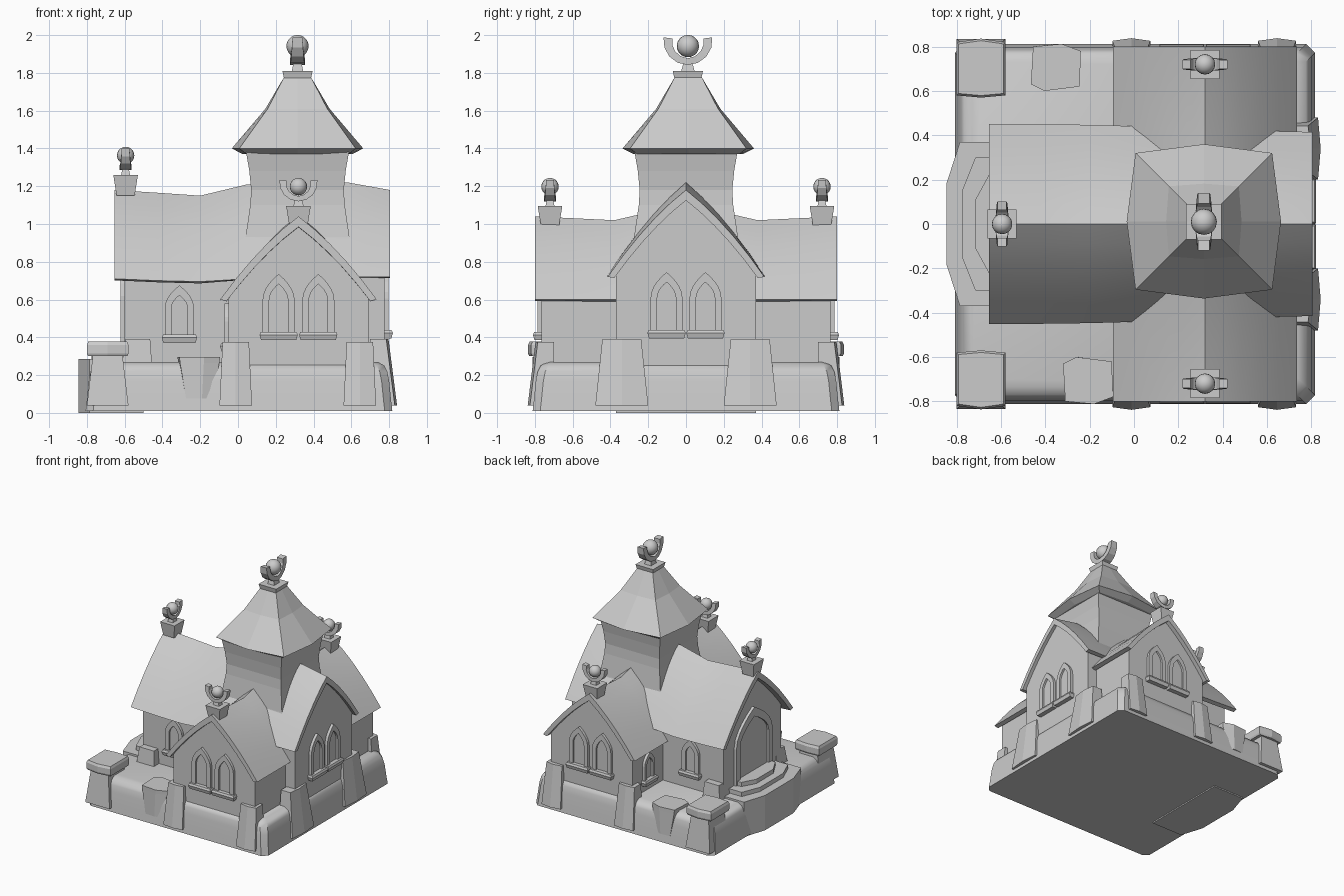
import bpy, bmesh, math
from mathutils import Matrix, Vector

if "Cube" in bpy.data.objects:
    bpy.data.objects.remove(bpy.data.objects["Cube"])


def loft(name, rings, M=None, smooth=False):
    """Join equal-length closed rings of points into a capped solid."""
    bm = bmesh.new()
    vs = [[bm.verts.new(M @ Vector(p) if M else p) for p in r] for r in rings]
    n = len(vs[0])
    for a, b in zip(vs, vs[1:]):
        for i in range(n):
            bm.faces.new((a[i], a[(i + 1) % n], b[(i + 1) % n], b[i]))
    bm.faces.new(vs[0])
    bm.faces.new(vs[-1])
    bmesh.ops.recalc_face_normals(bm, faces=bm.faces)
    me = bpy.data.meshes.new(name)
    bm.to_mesh(me)
    bm.free()
    ob = bpy.data.objects.new(name, me)
    bpy.context.collection.objects.link(ob)
    if smooth:
        bpy.ops.object.select_all(action='DESELECT')
        bpy.context.view_layer.objects.active = ob
        ob.select_set(True)
        bpy.ops.object.shade_smooth_by_angle(angle=math.radians(35))
    return ob


def rect(x, y, hx, hy, z):
    return [(x - hx, y - hy, z), (x + hx, y - hy, z), (x + hx, y + hy, z), (x - hx, y + hy, z)]


def side(deg, x=0, y=0):
    """Frame whose -y axis faces outward: 0 front, 90 right, 180 back, -90 left."""
    return Matrix.Translation((x, y, 0)) @ Matrix.Rotation(math.radians(deg), 4, 'Z')


# stone base with softened top edge and corners
def chamfered(h, c, z):
    k = h - c
    return [(x + .005, y, z) for x, y in ((-k, -h), (k, -h), (h, -k), (h, k),
                                          (k, h), (-k, h), (-h, k), (-h, -k))]


loft("base", [chamfered(h, .04, z) for h, z in
              ((.812, .01), (.806, .06), (.795, .17), (.785, .22), (.77, .25), (.735, .27))], smooth=True)


# gabled wings: sagging curved roof with walls following its underside
def curve(u, h, r, e):
    t = abs(u) / h
    return r - (r - e) * (.7 * t + .3 * t * t)


def wing(name, stations, place, wall, ends):
    T = [i / 5 - 1 for i in range(11)]
    roof, body = [], []
    for i, (s, h, r, e) in enumerate(stations):
        sec = [(t * h, curve(t * h, h, r, e)) for t in T]
        sec += [(t * (h - .035), curve(t * (h - .035), h, r, e) - .055) for t in reversed(T)]
        roof.append([place(s, u, z) for u, z in sec])
        sb = ends[0] if i == 0 else ends[1] if i == len(stations) - 1 else s
        sec = [(-wall, .2)] + [(t * wall, curve(t * wall, h, r, e) - .04) for t in T] + [(wall, .2)]
        body.append([place(sb, u, z) for u, z in sec])
    loft(name + "_roof", roof, smooth=True)
    loft(name + "_walls", body)


wing("nave", [(-.655, .452, 1.18, .71), (-.42, .45, 1.165, .70), (-.2, .447, 1.15, .695),
              (.05, .44, 1.21, .71), (.58, .42, 1.22, .72), (.805, .415, 1.18, .72)],
     lambda s, u, z: (s, u, z), .37, (-.6, .775))
wing("transept", [(-.8, .415, 1.04, .60), (-.38, .415, 1.02, .60), (-.25, .415, 1.05, .60),
                  (.25, .415, 1.05, .60), (.38, .415, 1.02, .60), (.8, .415, 1.04, .60)],
     lambda s, u, z: (.32 + u, s, z), .37, (-.765, .765))

# tower shaft, waisted and flaring at its foot
loft("tower", [rect(.315, 0, h, h, z) for h, z in
               ((.30, .84), (.275, .93), (.25, 1.1), (.245, 1.18), (.255, 1.28), (.272, 1.38))])


# tower spire with bowed eaves
def bowed(h, b, z):
    m = h + b
    return [(.315 + x, .012 + y, z) for x, y in ((-h, -h), (0, -m), (h, -h), (m, 0),
                                                 (h, h), (0, m), (-h, h), (-m, 0))]


loft("tower_roof", [bowed(.27, .02, 1.37), bowed(.308, .04, 1.40),
                    bowed(.158, .012, 1.61), bowed(.07, 0, 1.78)])


# finials: pedestal, neck, crescent and ball
def finial(name, M, z0, z1, k, lower, upper):
    loft(name + "_pedestal", [rect(0, 0, lower, lower, z0), rect(0, 0, upper, upper, z1)], M)
    loft(name + "_neck", [rect(0, 0, .035 * k, .03 * k, z1), rect(0, 0, .022 * k, .02 * k, z1 + .05 * k)], M)
    rings = []
    for i in range(9):
        q = i / 4 - 1
        a = -math.pi / 2 + q * math.radians(97)
        d = (.026 + .014 * (1 - abs(q)))
        ro, ri = .13 * k, (.095 - .012 * abs(q)) * k
        c, s, cz = math.cos(a), math.sin(a), z1 + .162 * k
        rings.append([(r * c, y * k, cz + r * s) for r, y in ((ro, -d), (ro, d), (ri, d), (ri, -d))])
    loft(name + "_crescent", rings, M)
    bpy.ops.mesh.primitive_uv_sphere_add(segments=16, ring_count=10, radius=.059 * k,
                                         location=M @ Vector((0, 0, z1 + .132 * k)))
    bpy.context.object.name = name + "_ball"
    bpy.ops.object.shade_smooth_by_angle()


finial("tower_finial", side(90, .315, .01), 1.765, 1.81, 1, .07, .08)
finial("nave_finial", side(90, -.595, 0), 1.15, 1.26, .78, .048, .065)
finial("front_finial", side(0, .32, -.72), .99, 1.095, .78, .048, .065)
finial("back_finial", side(0, .32, .72), .99, 1.095, .78, .048, .065)


# pointed arch windows and door
def arch(w, z0, zs, zt, y):
    right = [(w, y, z0)]
    for i in range(5):
        t = i / 5
        right.append((w * (1 - t ** 1.7), y, zs + (zt - zs) * t ** .85))
    return right + [(0, y, zt)] + [(-x, y, z) for x, y, z in reversed(right)]


def window(name, M, w, z0, zt, rim=.035, sill=True):
    zs = z0 + (zt - z0) * .55
    out = [arch(w, z0, zs, zt, y) for y in (.02, -.022)]
    inn = [arch(w - rim, z0, zs, zt - rim * 1.5, y) for y in (-.022, .02)]
    n = len(out[0])
    strip = []
    for i in range(n):
        strip.append([out[0][i], out[1][i], inn[0][i], inn[1][i]])
    loft(name + "_frame", strip, M)
    loft(name + "_pane", [arch(w - rim + .004, z0, zs, zt - rim * 1.4, y) for y in (.02, -.006)], M)
    if sill:
        loft(name + "_sill", [rect(0, -.012, w + .008, .025, z0 - .04),
                              rect(0, -.015, w + .016, .03, z0 - .012),
                              rect(0, -.012, w + .01, .026, z0 + .004)], M)


for s, d in ((-1, 0), (1, 180)):
    for x in (.215, .425):
        window("transept_window", side(d, x, s * .765), .085, .425, .735)
    window("right_window", side(90, .775, s * .103), .085, .435, .745)
    window("nave_window", side(d, -.31, s * .37), .077, .41, .675)
    window("small_window", side(-90, -.05, s * .57), .065, .365, .58, .028)
window("door", side(-90, -.6, 0), .235, .3, .88, .05, sill=False)


# tapered buttresses with a slightly bowed outer face
def buttress(name, M, wb, wt, zt, ob, ot, inner):
    def ring(w, o, z):
        return [(-w, -o, z), (0, -o - .012, z), (w, -o, z), (w, -inner, z), (-w, -inner, z)]
    loft(name, [ring(wb, ob, .04), ring(wt, ot, zt)], M)


for s, d in ((-1, 0), (1, 180)):
    for x in (-.012, .645):
        buttress("gable_buttress", side(d, x, 0), .086, .07, .375, .826, .785, .7)
    buttress("right_buttress", side(90, 0, s * .34), .14, .103, .39, .83, .785, .7)
    # corner posts with capstones
    loft("corner_post", [rect(-.69, s * .71, .11, .125, .04), rect(-.69, s * .705, .078, .1, .31)])
    cap = [(-.8, .58), (-.69, .57), (-.58, .58), (-.58, .82), (-.69, .836), (-.8, .82)]
    loft("corner_cap", [[(-.69 + (x + .69) * k, s * (.705 + (y - .705) * k), z) for x, y in cap]
                        for k, z in ((.95, .30), (1, .315), (1, .36), (.93, .378))])
    # footing stones at the nave corners
    loft("footing_stone", [rect(-.535, s * .37, .08, .07, .25), rect(-.53, s * .37, .065, .055, .39)])
    # loose wedge stones hanging over the base edge
    x0 = -.21 if s < 0 else -.355
    top = [(-.11, .63), (-.05, .60), (.11, .62), (.115, .78), (.03, .812), (-.1, .80)]
    loft("wedge_stone", [[(x0 + x * .65, s * (y * .5 + .405), .075) for x, y in top],
                         [(x0 + x * .97, s * y, .265) for x, y in top],
                         [(x0 + x, s * y, .295) for x, y in top]])

# entrance steps
for i, (x, w, z) in enumerate(((-.845, .37, .285), (-.775, .30, .32), (-.715, .22, .355))):
    plan = [(-.5, -w), (x + .06, -w), (x, -w * .5), (x, w * .5), (x + .06, w), (-.5, w)]
    loft("step_%d" % (i + 1), [[(a, b, h) for a, b in plan] for h in (0 if i == 0 else .25, z)])
